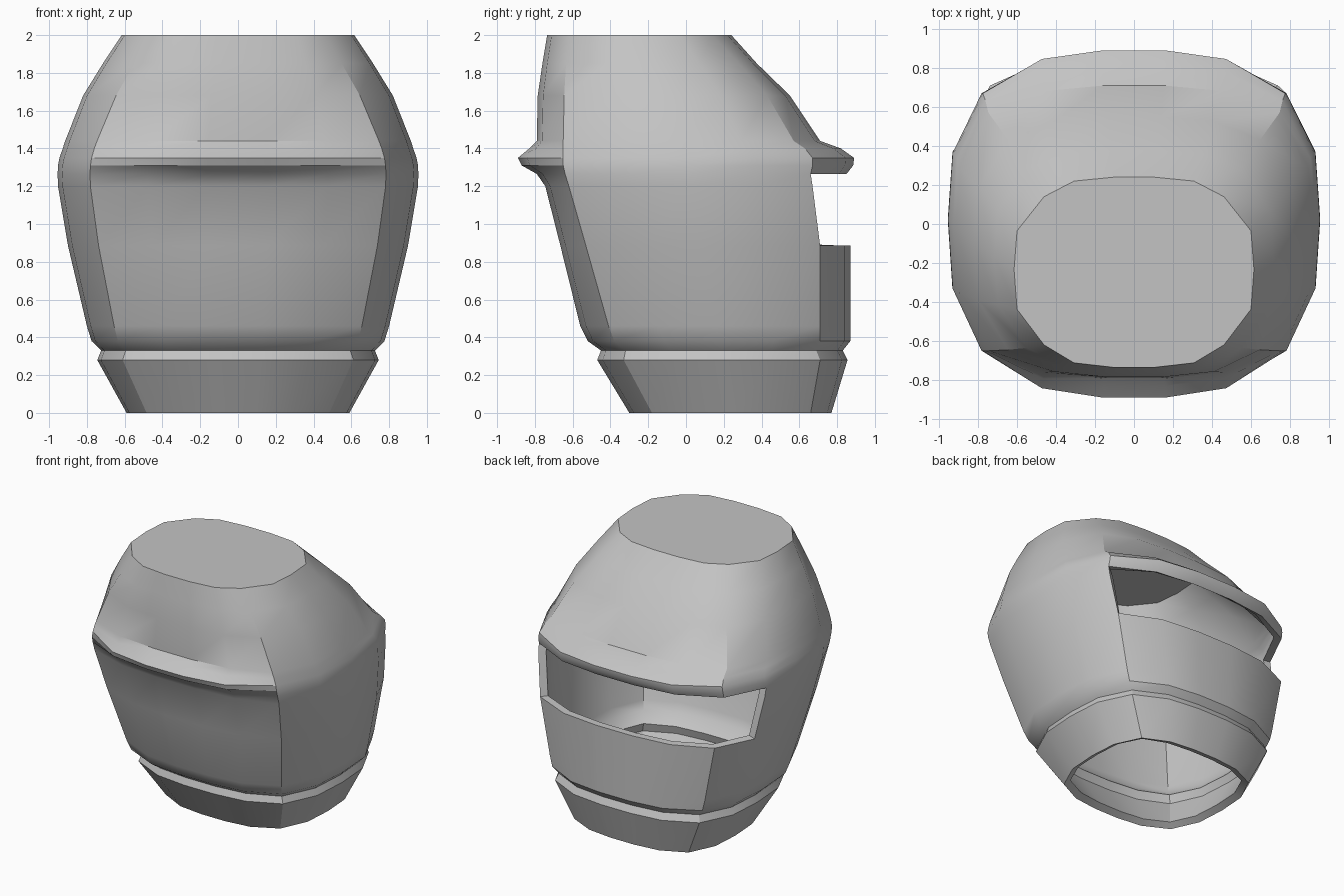
import bpy
import bmesh
import math

default_cube = bpy.data.objects.get("Cube")
if default_cube:
    bpy.data.objects.remove(default_cube, do_unlink=True)


def flat_material(name, color):
    material = bpy.data.materials.new(name)
    material.use_nodes = True
    material.diffuse_color = color
    material.node_tree.nodes["Principled BSDF"].inputs["Base Color"].default_value = color
    return material


def mix(start, end, factor):
    return start + (end - start) * factor


# Horizontal rings: height, half width, front y, front corner y, back corner y, back y
RINGS = [
    (0, .59, -.3, -.18, .66, .77),          # neck rim
    (.28, .745, -.47, -.33, .71, .855),     # groove
    (.33, .725, -.45, -.32, .69, .83),
    (.38, .775, -.52, -.38, .71, .87),
    (.46, .8, -.56, -.41, .71, .87),        # jaw
    (.885, .9, -.665, -.53, .71, .87),
    (1.2, .953, -.745, -.62, .67, .86),     # face opening
    (1.265, .955, -.79, -.64, .66, .85),
    (1.31, .953, -.87, -.65, .67, .885),    # brim
    (1.35, .945, -.89, -.65, .67, .89),
    (1.4, .928, -.83, -.65, .63, .82),
    (1.44, .915, -.79, -.65, .57, .71),
    (1.68, .82, -.785, -.645, .43, .55),    # dome
    (1.85, .715, -.76, -.635, .28, .375),
    (2, .615, -.735, -.62, .14, .24),       # flat crown
]
OPENING_BOTTOM, OPENING_TOP = .885, 1.265


def half_section(ring):
    """Points of one side of a ring, running from back to front."""
    z, width, front, front_corner, back_corner, back = ring
    corner = mix(.82, .75, max(0, z - 1.4) / .6)
    side = [(f, mix(front_corner, back_corner, t))
            for f, t in ((.975, .77), (1, .51), (.975, .24))]
    outline = [(.17, back), (.5, mix(back_corner, back, .8)), (corner, back_corner)]
    outline += side
    outline += [(corner, front_corner), (.5, mix(front_corner, front, .8)), (.17, front)]
    return [(width * f, y, z) for f, y in outline]


def in_opening(points):
    """The opening spans the back panel and wraps round one side."""
    heights = [p.z for p in points]
    if min(heights) < OPENING_BOTTOM - .001 or max(heights) > OPENING_TOP + .001:
        return False
    across = sum(p.x for p in points) / len(points)
    depth = sum(p.y for p in points) / len(points)
    return depth > .6 or (across < 0 and depth > .4)


# Outer shell skinned over the rings
mesh = bpy.data.meshes.new("helmet_shell")
bm = bmesh.new()
loops = []
for ring in RINGS:
    half = half_section(ring)
    mirrored = [(-x, y, z) for x, y, z in reversed(half)]
    loops.append([bm.verts.new(p) for p in half + mirrored])

for lower, upper in zip(loops, loops[1:]):
    for j in range(len(lower)):
        k = (j + 1) % len(lower)
        corners = (lower[k], lower[j], upper[j], upper[k])
        if not in_opening([v.co for v in corners]):
            bm.faces.new(corners)
bm.faces.new(list(reversed(loops[-1])))
bm.to_mesh(mesh)
bm.free()

helmet = bpy.data.objects.new("helmet_shell", mesh)
bpy.context.collection.objects.link(helmet)
mesh.materials.append(flat_material("plain_grey", (.55, .55, .55, 1)))

# Wall thickness, inward
wall = helmet.modifiers.new("wall", "SOLIDIFY")
wall.thickness = .055
wall.offset = -1

bpy.ops.object.select_all(action="DESELECT")
helmet.select_set(True)
bpy.context.view_layer.objects.active = helmet
bpy.ops.object.modifier_apply(modifier=wall.name)
bpy.ops.object.shade_smooth_by_angle(angle=math.radians(30))
